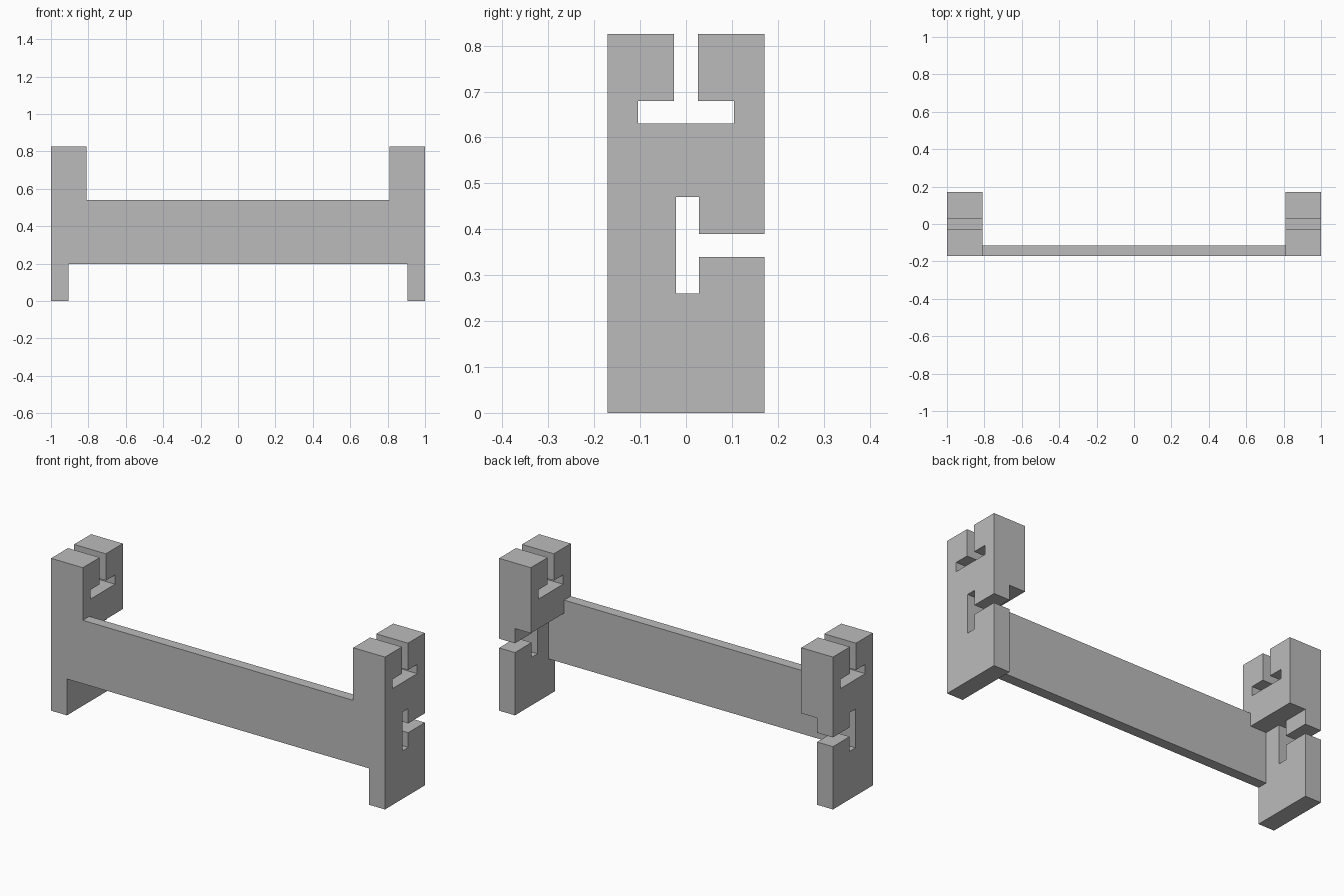
import bpy
import bmesh
from mathutils import Vector

if "Cube" in bpy.data.objects:
    bpy.data.objects.remove(bpy.data.objects["Cube"], do_unlink=True)

grey = bpy.data.materials.new("plain grey")
grey.use_nodes = True
grey.diffuse_color = (0.5, 0.5, 0.5, 1)
grey.node_tree.nodes["Principled BSDF"].inputs["Base Color"].default_value = (0.5, 0.5, 0.5, 1)

HALF_DEPTH = 0.171
FRONT, BACK = -HALF_DEPTH, HALF_DEPTH
TOP = 0.825
INNER, STEP, OUTER = 0.81, 0.905, 1.0   # x of the post's inner face, rebate and outer face
STEP_Z = 0.47                           # underside of the thick upper post


def extrude_profile(name, points, offset):
    """Solid made by sweeping a closed flat outline along an offset."""
    bm = bmesh.new()
    face = bm.faces.new([bm.verts.new(p) for p in points])
    swept = bmesh.ops.extrude_face_region(bm, geom=[face])
    verts = [g for g in swept["geom"] if isinstance(g, bmesh.types.BMVert)]
    bmesh.ops.translate(bm, verts=verts, vec=Vector(offset))
    bmesh.ops.recalc_face_normals(bm, faces=bm.faces)
    mesh = bpy.data.meshes.new(name)
    bm.to_mesh(mesh)
    bm.free()
    mesh.materials.append(grey)
    obj = bpy.data.objects.new(name, mesh)
    bpy.context.collection.objects.link(obj)
    return obj


# Post outline (y, z): T-shaped slot in the top, L-shaped hook slot in the back
post_outline = [
    (FRONT, 0), (BACK, 0), (BACK, 0.34),
    (0.028, 0.34), (0.028, 0.26), (-0.022, 0.26), (-0.022, STEP_Z), (0.028, STEP_Z),
    (0.028, 0.39), (BACK, 0.39), (BACK, TOP),
    (0.026, TOP), (0.026, 0.68), (0.105, 0.68), (0.105, 0.63),
    (-0.105, 0.63), (-0.105, 0.68), (-0.026, 0.68), (-0.026, TOP), (FRONT, TOP),
]

for side, label in ((1, "left"), (-1, "right")):
    post = extrude_profile(label + "_post",
                           [(side * INNER, y, z) for y, z in post_outline],
                           (side * (OUTER - INNER), 0, 0))
    # Rebate that thins the lower post on its inner side
    cutter = extrude_profile(label + "_rebate_cutter",
                             [(side * 0.7, y, z) for y, z in
                              ((-0.3, -0.1), (0.3, -0.1), (0.3, STEP_Z), (-0.3, STEP_Z))],
                             (side * (STEP - 0.7), 0, 0))
    cutter.hide_render = True
    cutter.display_type = 'WIRE'
    cut = post.modifiers.new("rebate", 'BOOLEAN')
    cut.operation = 'DIFFERENCE'
    cut.solver = 'EXACT'
    cut.object = cutter
    # Apply the cut and drop the helper
    bpy.context.view_layer.objects.active = post
    bpy.ops.object.modifier_apply(modifier=cut.name)
    bpy.data.objects.remove(cutter, do_unlink=True)

# Front rail, fitted under and between the thick upper posts
half = [(STEP, 0.197), (STEP, STEP_Z), (INNER, STEP_Z), (INNER, 0.54)]
rail_outline = half + [(-x, z) for x, z in reversed(half)]
extrude_profile("front_rail", [(x, FRONT, z) for x, z in rail_outline], (0, 0.056, 0))
